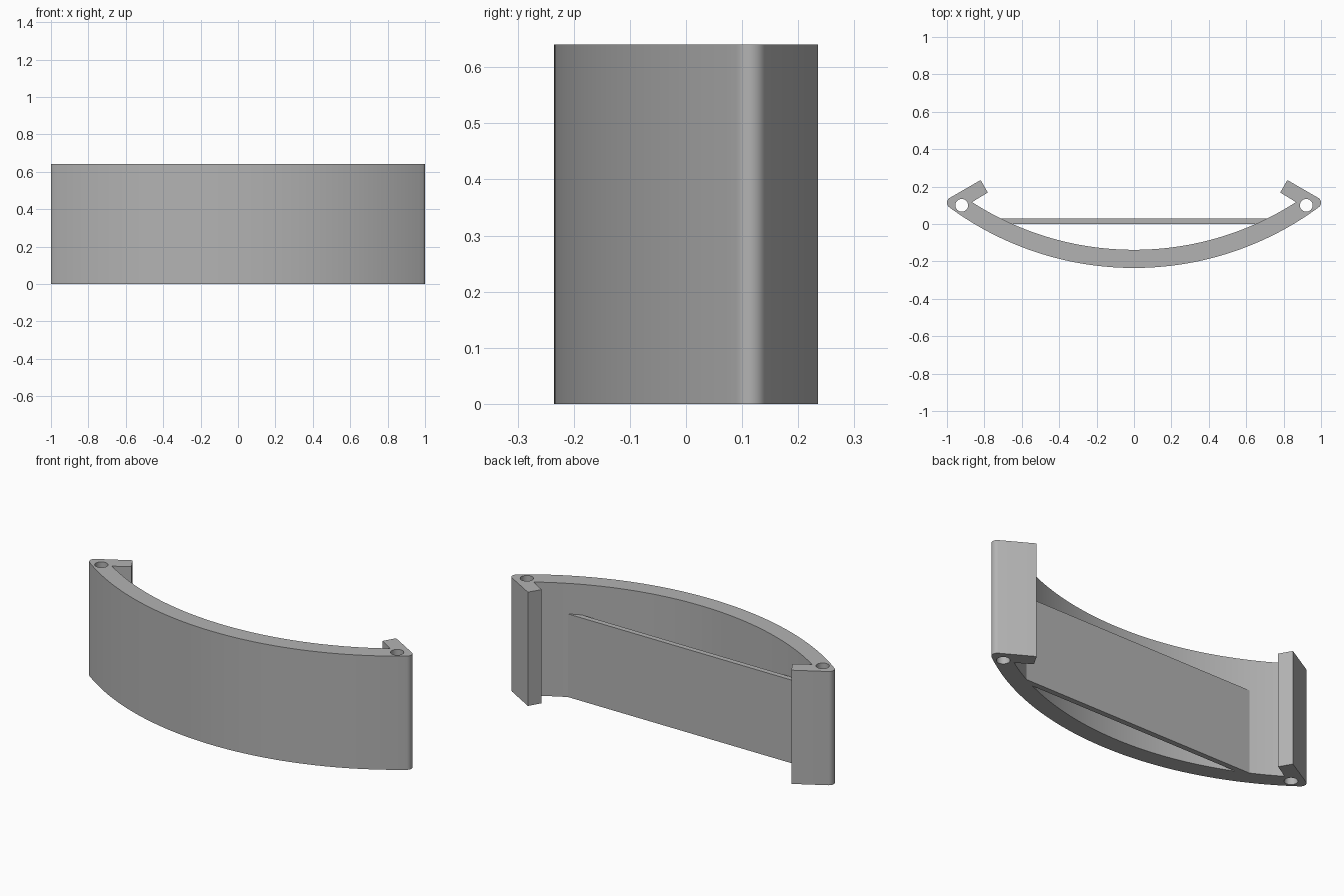
import bpy, bmesh
from math import sin, cos, pi, sqrt, asin, atan2, hypot, radians

cube = bpy.data.objects.get("Cube")
if cube:
    bpy.data.objects.remove(cube, do_unlink=True)

HEIGHT = 0.64
STEPS = 40

grey = bpy.data.materials.new("plain grey")
grey.use_nodes = True
grey.diffuse_color = (0.45, 0.45, 0.45, 1)
grey.node_tree.nodes["Principled BSDF"].inputs["Base Color"].default_value = (0.45, 0.45, 0.45, 1)


def extrude_profile(name, points, z0, z1):
    """Solid prism from a counter-clockwise outline."""
    bm = bmesh.new()
    base = bm.faces.new([bm.verts.new((x, y, z0)) for x, y in points])
    ext = bmesh.ops.extrude_face_region(bm, geom=[base], use_keep_orig=True)
    top = [v for v in ext["geom"] if isinstance(v, bmesh.types.BMVert)]
    bmesh.ops.translate(bm, vec=(0, 0, z1 - z0), verts=top)
    bmesh.ops.recalc_face_normals(bm, faces=bm.faces)
    mesh = bpy.data.meshes.new(name)
    bm.to_mesh(mesh)
    bm.free()
    mesh.materials.append(grey)
    obj = bpy.data.objects.new(name, mesh)
    bpy.context.collection.objects.link(obj)
    return obj


def arc(cx, cy, r, a0, a1, n):
    return [(cx + r * cos(a0 + (a1 - a0) * i / n), cy + r * sin(a0 + (a1 - a0) * i / n))
            for i in range(n + 1)]


def activate(obj):
    bpy.ops.object.select_all(action="DESELECT")
    obj.select_set(True)
    bpy.context.view_layer.objects.active = obj


# Rounded tip, tangent to the hook's outer side (30 degree slope)
hook_x, hook_y, hook_t = 0.82, 0.235, 0.077
nx, ny = cos(radians(60)), sin(radians(60))
tip_r = 0.03
tip_x = 1 - tip_r
tip_y = (nx * hook_x + ny * hook_y - tip_r - nx * tip_x) / ny

# Outer arc, tangent to the tip and reaching the front
front = -0.235
k = tip_y - front - tip_r
u = (tip_x ** 2 - k ** 2) / (2 * k)
out_c = tip_y + u
out_r = out_c - front

# Inner arc
in_c, in_r = 1.46, 1.598
inner_x = 0.866

# Right half of the outline, from the front middle to the back middle
a_tip = atan2(tip_y - out_c, tip_x)
half = arc(0, out_c, out_r, -pi / 2, a_tip, STEPS)
half += arc(tip_x, tip_y, tip_r, a_tip, radians(60), 10)[1:]
half += [(hook_x, hook_y), (hook_x - nx * hook_t, hook_y - ny * hook_t)]
half += arc(0, in_c, in_r, -pi / 2 + asin(inner_x / in_r), -pi / 2, STEPS)
outline = half + [(-x, y) for x, y in reversed(half[1:-1])]
band = extrude_profile("curved_band", outline, 0, HEIGHT)

# Pin holes through both ends
for side in (-1, 1):
    cutter = extrude_profile("pin_hole_cutter",
                             arc(side * 0.921, 0.1, 0.034, 0, 2 * pi, 32)[:-1], -0.1, HEIGHT + 0.1)
    cutter.hide_render = True
    mod = band.modifiers.new("pin_hole", "BOOLEAN")
    mod.operation = "DIFFERENCE"
    mod.solver = "EXACT"
    mod.object = cutter
    activate(band)
    bpy.ops.object.modifier_apply(modifier=mod.name)
    bpy.data.objects.remove(cutter, do_unlink=True)
activate(band)
bpy.ops.object.shade_smooth_by_angle(angle=radians(30))


# Straight cross plate, ends trimmed to the inner arc
def inner_at(y):
    return sqrt(in_r ** 2 - (in_c - y) ** 2) + 0.002


y0, y1 = 0.0, 0.03
extrude_profile("cross_plate", [(-inner_at(y0), y0), (inner_at(y0), y0),
                                (inner_at(y1), y1), (-inner_at(y1), y1)], 0, 0.468)
